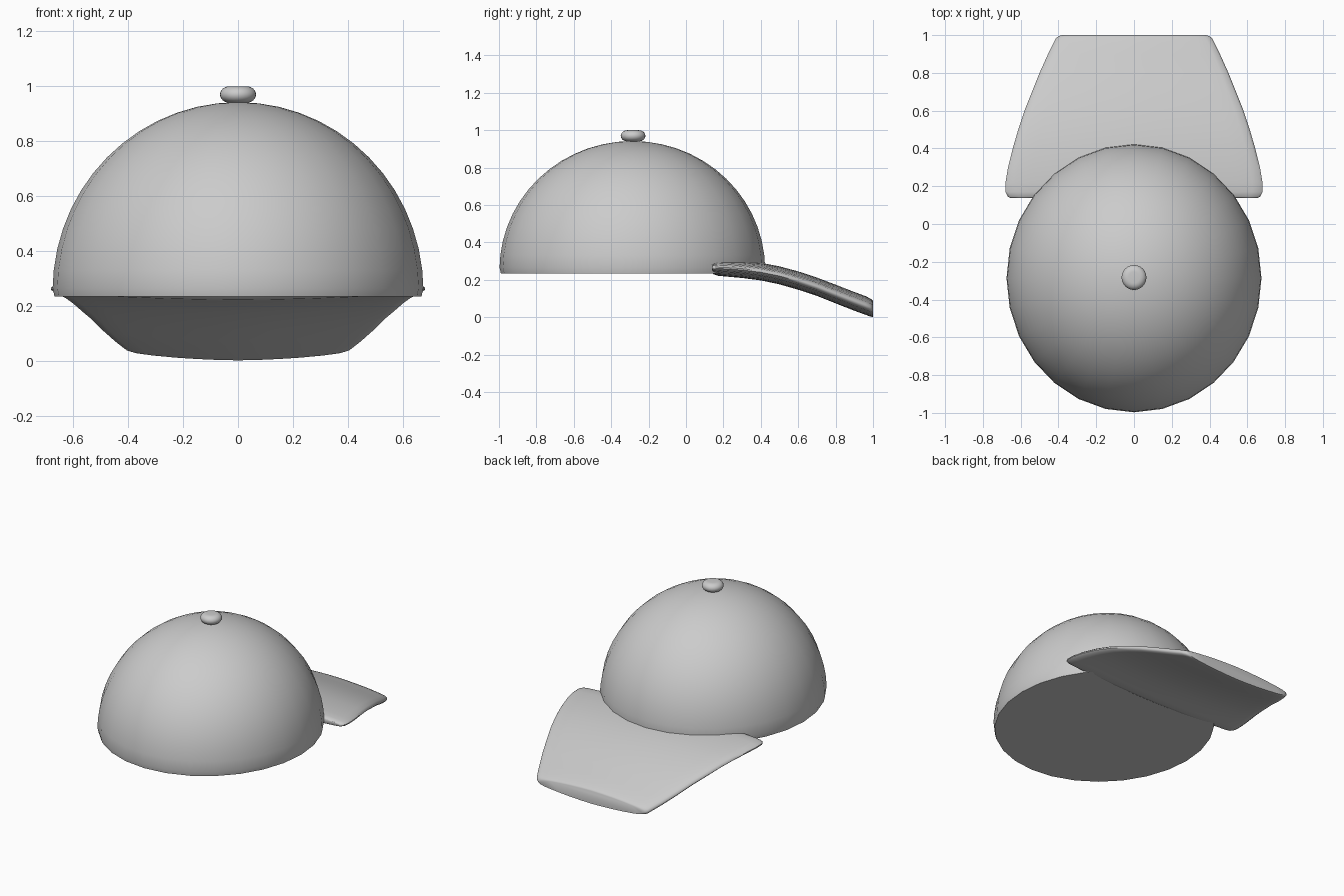
import bpy, bmesh
from math import sin, cos, pi, radians

if "Cube" in bpy.data.objects:
    bpy.data.objects.remove(bpy.data.objects["Cube"])


def loft(name, rings, angle):
    # skin a stack of closed rings and cap both ends
    bm = bmesh.new()
    loops = [[bm.verts.new(p) for p in ring] for ring in rings]
    n = len(loops[0])
    for a, b in zip(loops, loops[1:]):
        for i in range(n):
            j = (i + 1) % n
            bm.faces.new((a[i], a[j], b[j], b[i]))
    bm.faces.new(loops[0])
    bm.faces.new(loops[-1])
    bmesh.ops.recalc_face_normals(bm, faces=bm.faces)
    mesh = bpy.data.meshes.new(name)
    bm.to_mesh(mesh)
    bm.free()
    ob = bpy.data.objects.new(name, mesh)
    bpy.context.collection.objects.link(ob)
    bpy.ops.object.select_all(action='DESELECT')
    bpy.context.view_layer.objects.active = ob
    ob.select_set(True)
    bpy.ops.object.shade_smooth_by_angle(angle=radians(angle))
    return ob


def oval(rx, ry, z, n, cy=-0.287):
    return [(rx * cos(2 * pi * i / n), cy + ry * sin(2 * pi * i / n), z) for i in range(n)]


# crown: 28-sided oval dome with a flat closed base
dome = [(0.99, 0.235), (1.0, 0.265)]
for k in range(1, 14):
    a = k / 14 * pi / 2
    dome.append((cos(a), 0.255 + 0.687 * sin(a)))
dome.append((0.02, 0.942))
loft("crown", [oval(0.675 * s, 0.71 * s, z, 28) for s, z in dome], 40)

# button: flattened ball on the top
button = []
for k in range(13):
    a = -pi / 2 + pi * k / 12
    r = 0.066 * (0.45 + 0.55 * cos(a))
    button.append(oval(r, r, 0.97 + 0.03 * sin(a), 24, -0.283))
loft("button", button, 60)

# brim: lens-shaped cross-section swept forward and down
# rows are (y, half width, mid height, half thickness)
rows = [(0.138, 0.655, 0.265, 0.024), (0.145, 0.668, 0.265, 0.034),
        (0.17, 0.68, 0.264, 0.042), (0.22, 0.68, 0.262, 0.045),
        (0.3, 0.667, 0.256, 0.046), (0.4, 0.642, 0.244, 0.047),
        (0.5, 0.613, 0.224, 0.048), (0.6, 0.58, 0.196, 0.049),
        (0.7, 0.54, 0.163, 0.049), (0.8, 0.5, 0.124, 0.05),
        (0.9, 0.455, 0.085, 0.05), (0.96, 0.426, 0.063, 0.05),
        (0.985, 0.412, 0.052, 0.048), (0.995, 0.398, 0.048, 0.046),
        (1.0, 0.38, 0.044, 0.042)]
half = [(0, 1), (0.2, 0.96), (0.4, 0.88), (0.6, 0.76), (0.8, 0.59),
        (0.92, 0.45), (0.98, 0.3), (1, 0.08)]
upper = [(-t, h) for t, h in half[:0:-1]] + half
section = upper + [(t, -h) for t, h in upper[::-1]]
loft("brim", [[(w * t, y, z + d * h) for t, h in section] for y, w, z, d in rows], 50)
